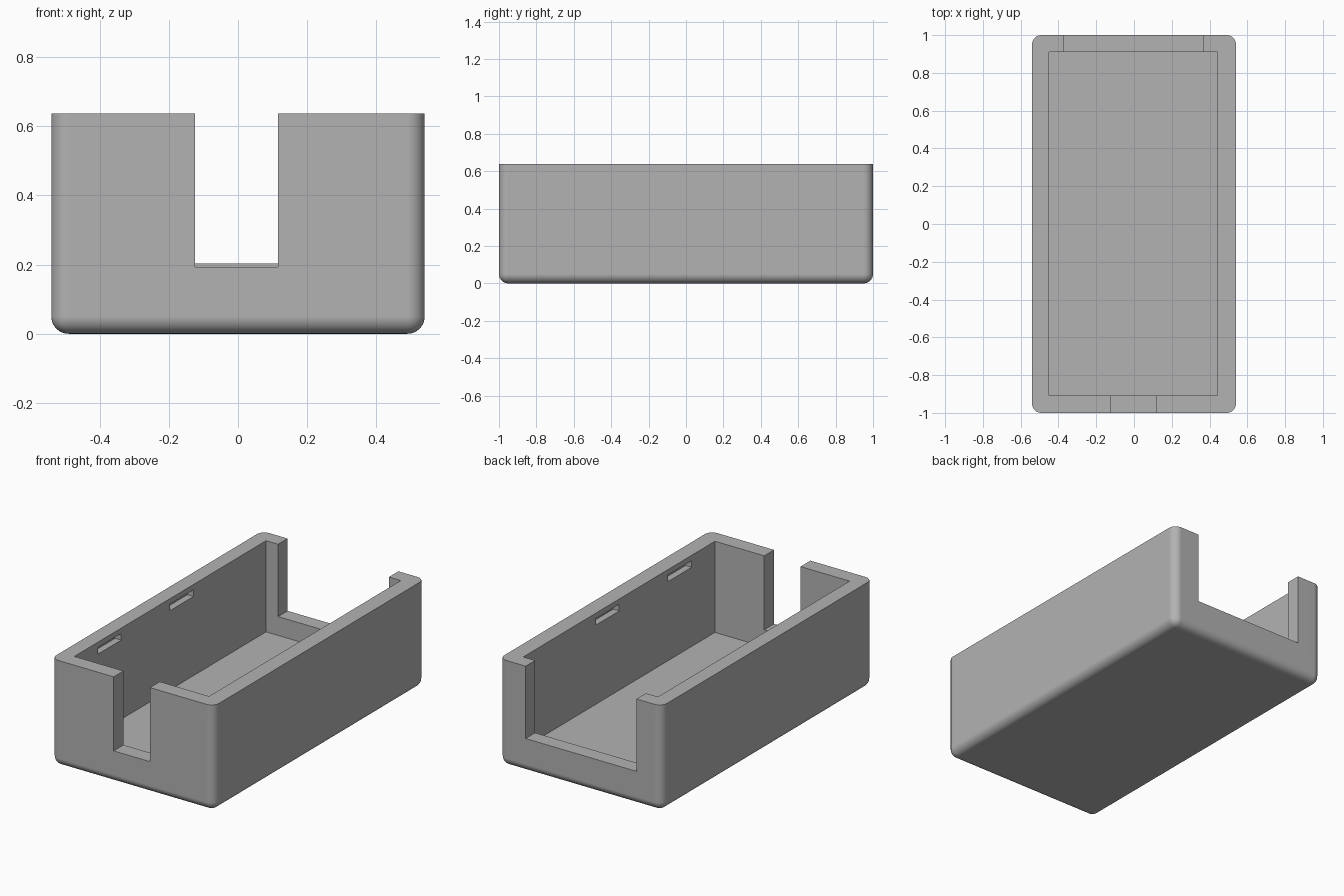
import bpy
import bmesh
import math
from mathutils import Matrix, Vector

default = bpy.data.objects.get("Cube")
if default:
    bpy.data.objects.remove(default, do_unlink=True)

grey = bpy.data.materials.new("plain grey")
grey.use_nodes = True
colour = (0.45, 0.45, 0.45, 1)
grey.diffuse_color = colour
grey.node_tree.nodes["Principled BSDF"].inputs["Base Color"].default_value = colour

HALF_W, HALF_L, HEIGHT = 0.54, 1.0, 0.637
FLOOR, RADIUS, ABOVE = 0.09, 0.05, 0.8
IN_LEFT, IN_RIGHT = 0.443, -0.451
IN_BACK, IN_FRONT = 0.91, -0.907


def box(name, low, high, fillet=0):
    """Box between two corners, optionally rounded on all but its top edges."""
    low, high = Vector(low), Vector(high)
    bm = bmesh.new()
    size = Matrix.Diagonal((*(high - low), 1))
    bmesh.ops.create_cube(bm, size=1, matrix=Matrix.Translation((low + high) / 2) @ size)
    if fillet:
        edges = [e for e in bm.edges if min(v.co.z for v in e.verts) < high.z - 0.01]
        bmesh.ops.bevel(bm, geom=edges, offset=fillet, segments=8, profile=0.5,
                        affect='EDGES', clamp_overlap=True)
    mesh = bpy.data.meshes.new(name)
    bm.to_mesh(mesh)
    bm.free()
    mesh.materials.append(grey)
    obj = bpy.data.objects.new(name, mesh)
    bpy.context.collection.objects.link(obj)
    return obj


# Open tray with rounded corners and bottom edge
case = box("case_shell", (-HALF_W, -HALF_L, 0), (HALF_W, HALF_L, HEIGHT), RADIUS)

# Cavity, narrow front notch and wide back notch
cutters = [
    box("cavity_cutter", (IN_RIGHT, IN_FRONT, FLOOR), (IN_LEFT, IN_BACK, ABOVE)),
    box("front_notch_cutter", (-0.125, -1.2, 0.193), (0.116, -0.8, ABOVE)),
    box("back_notch_cutter", (-0.371, 0.8, 0.203), (0.364, 1.2, ABOVE)),
]

# Blind clip slots inside both long walls
DEPTH = 0.04
for y in (-0.685, 0.0):
    cutters.append(box("clip_slot_cutter", (IN_RIGHT - DEPTH, y, 0.565),
                       (IN_LEFT + DEPTH, y + 0.222, 0.605)))

bpy.context.view_layer.objects.active = case
for cutter in cutters:
    cutter.hide_render = True
    cut = case.modifiers.new(cutter.name, 'BOOLEAN')
    cut.operation = 'DIFFERENCE'
    cut.solver = 'EXACT'
    cut.object = cutter
    bpy.ops.object.modifier_apply(modifier=cut.name)
    bpy.data.objects.remove(cutter, do_unlink=True)

# Smooth fillets, flat walls
bpy.ops.object.select_all(action='DESELECT')
case.select_set(True)
bpy.ops.object.shade_smooth_by_angle(angle=math.radians(30))
weighted = case.modifiers.new("flat_walls", 'WEIGHTED_NORMAL')
weighted.keep_sharp = True
